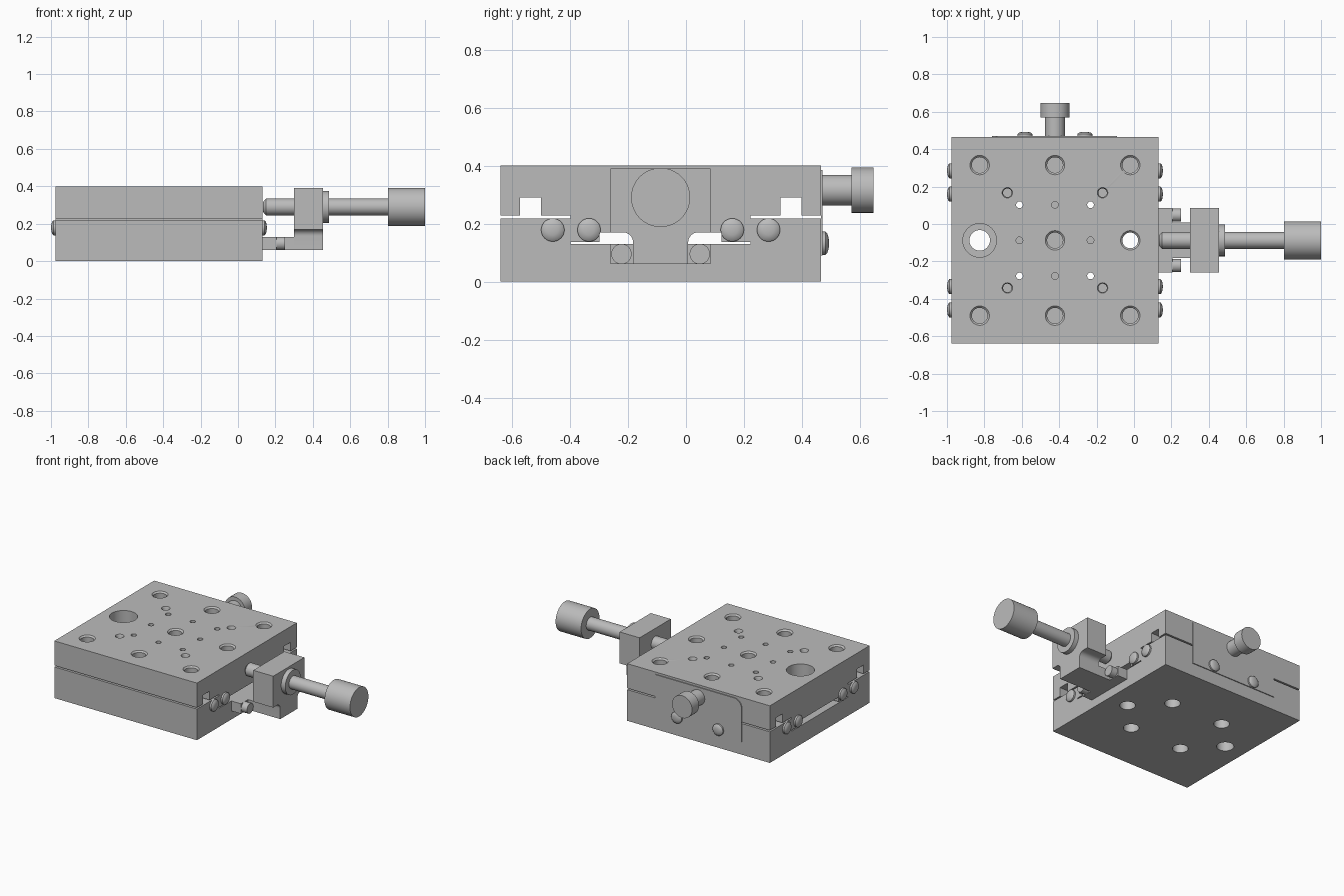
import bpy, bmesh, math
from mathutils import Vector

cube = bpy.data.objects.get("Cube")
if cube:
    bpy.data.objects.remove(cube, do_unlink=True)

grey = bpy.data.materials.new("machined_grey")
grey.use_nodes = True
COLOUR = (0.5, 0.5, 0.5, 1)
grey.diffuse_color = COLOUR
grey.node_tree.nodes["Principled BSDF"].inputs["Base Color"].default_value = COLOUR

# Centre, half width and ends of the stage
CX, CY, HALF = -0.4225, -0.0875, 0.5525
X0, X1, BACK = CX - HALF, CX + HALF, CY + HALF


def finish(bm, name):
    bmesh.ops.recalc_face_normals(bm, faces=bm.faces)
    mesh = bpy.data.meshes.new(name)
    bm.to_mesh(mesh)
    bm.free()
    mesh.materials.append(grey)
    obj = bpy.data.objects.new(name, mesh)
    bpy.context.collection.objects.link(obj)
    return obj


def smooth(obj):
    bpy.ops.object.select_all(action='DESELECT')
    obj.select_set(True)
    bpy.context.view_layer.objects.active = obj
    bpy.ops.object.shade_smooth_by_angle(angle=math.radians(35))


def add_lathe(bm, origin, axis, profile, sides=40):
    """Revolve (distance, radius) pairs about an axis and cap both ends."""
    axis = Vector(axis)
    u = axis.orthogonal().normalized()
    v = axis.cross(u)
    rings = []
    for t, r in profile:
        ring = []
        for i in range(sides):
            a = math.tau * i / sides
            ring.append(bm.verts.new(Vector(origin) + axis * t + (u * math.cos(a) + v * math.sin(a)) * r))
        rings.append(ring)
    for a, b in zip(rings, rings[1:]):
        for i in range(sides):
            j = (i + 1) % sides
            bm.faces.new((a[i], a[j], b[j], b[i]))
    bm.faces.new(rings[0])
    bm.faces.new(rings[-1])


def lathe(name, origin, axis, profile):
    bm = bmesh.new()
    add_lathe(bm, origin, axis, profile)
    obj = finish(bm, name)
    smooth(obj)
    return obj


def extrude_x(name, half_profile, x0, x1):
    """Mirror a (y offset, z) half profile about the centre line and extrude it along x."""
    outline = half_profile + [(-y, z) for y, z in reversed(half_profile)]
    bm = bmesh.new()
    face = bm.faces.new([bm.verts.new((x0, CY + y, z)) for y, z in outline])
    ext = bmesh.ops.extrude_face_region(bm, geom=[face])
    moved = [g for g in ext["geom"] if isinstance(g, bmesh.types.BMVert)]
    bmesh.ops.translate(bm, verts=moved, vec=(x1 - x0, 0, 0))
    return finish(bm, name)


def drill(obj, holes):
    """Cut vertical holes given as (x offset, y offset, profile)."""
    bm = bmesh.new()
    for x, y, profile in holes:
        add_lathe(bm, (CX + x, CY + y, 0), (0, 0, 1), profile, 32)
    cutter = finish(bm, "hole_cutter")
    cutter.hide_render = True
    mod = obj.modifiers.new("holes", 'BOOLEAN')
    mod.operation = 'DIFFERENCE'
    mod.solver = 'EXACT'
    mod.object = cutter
    bpy.context.view_layer.objects.active = obj
    bpy.ops.object.modifier_apply(modifier=mod.name)
    bpy.data.objects.remove(cutter, do_unlink=True)
    smooth(obj)


# Fixed base with a wide channel
base = extrude_x("base", [(HALF, 0), (HALF, 0.218), (0.31, 0.218), (0.31, 0.13)], X0, X1)
# Moving carriage with side grooves and a relieved centre rail
carriage = extrude_x("carriage", [
    (HALF, 0.4), (HALF, 0.228), (0.485, 0.228), (0.485, 0.29), (0.413, 0.29),
    (0.413, 0.228), (0.31, 0.228), (0.31, 0.137), (0.21, 0.137), (0.21, 0.17)], X0, X1)


def plain(r):
    return [(-0.1, r), (0.5, r)]


def chamfered(r, lip):
    return [(-0.1, r), (0.39, r), (0.4, r + lip), (0.5, r + lip)]


# Mounting holes in the carriage
PITCH = 0.4025
grid = [(i, j) for i in (-1, 0, 1) for j in (-1, 0, 1)]
top_holes = [(i * PITCH, j * PITCH, chamfered(0.042, 0.01)) for i, j in grid if (i, j) != (-1, 0)]
top_holes.append((-PITCH, 0, plain(0.09)))
top_holes += [(i * 0.19, j * 0.19, plain(0.018)) for i, j in grid if (i, j) != (0, 0)]
top_holes += [(i * 0.2545, j * 0.2545, chamfered(0.023, 0.005)) for i, j in grid if i * j]
drill(carriage, top_holes)

# Holes through the base
base_holes = [(i * 0.2025, j * 0.2025, plain(0.05)) for i, j in grid if i * j]
base_holes += [(-PITCH, 0, plain(0.055)), (PITCH, 0, plain(0.05))]
drill(base, base_holes)

# Domed rail screws on both ends
DOME = [(0, 0.04), (0.012, 0.04), (0.019, 0.032), (0.023, 0.018), (0.024, 0.005)]
for end, x, d in (("left", X1, 1), ("right", X0, -1)):
    for n, y in enumerate((-0.372, -0.247, 0.247, 0.372)):
        lathe(f"{end}_rail_screw_{n + 1}", (x, CY + y, 0.178), (d, 0, 0), DOME)

# Micrometer bracket: broad head filleted into a narrow neck
fillet = [(0.13 - 0.035 * math.sin(a), 0.135 + 0.035 * math.cos(a))
          for a in (math.radians(11.25 * k) for k in range(9))]
smooth(extrude_x("bracket_head", [(0.1725, 0.39), (0.1725, 0.17)] + fillet + [(0.095, 0.06)], 0.3, 0.455))
extrude_x("bracket_neck", [(0.095, 0.06), (0.095, 0.13)], 0.2, 0.3)
extrude_x("bracket_foot", [(0.1725, 0.06), (0.1725, 0.13)], X1, 0.205)
for side, y in (("front", -0.135), ("back", 0.135)):
    lathe(f"{side}_foot_screw", (0.205, CY + y, 0.095), (1, 0, 0), [(0, 0.035), (0.045, 0.035)])

# Micrometer spindle, collar and thimble in one turned part
lathe("micrometer", (0, CY, 0.29), (1, 0, 0), [
    (0.133, 0.022), (0.137, 0.032), (0.15, 0.045), (0.455, 0.045), (0.455, 0.085), (0.487, 0.085),
    (0.487, 0.045), (0.803, 0.045), (0.803, 0.102), (1.0, 0.102)])

# Locking plate with one rounded corner on the back
bm = bmesh.new()
bend = [(-0.7 + 0.06 * math.cos(a), 0.325 + 0.06 * math.sin(a))
        for a in (math.radians(90 + 15 * k) for k in range(7))]
outline = [(-0.76, 0.09), (-0.09, 0.09), (-0.09, 0.385)] + bend
plate = bm.faces.new([bm.verts.new((x, BACK, z)) for x, z in outline])
ext = bmesh.ops.extrude_face_region(bm, geom=[plate])
bmesh.ops.translate(bm, verts=[g for g in ext["geom"] if isinstance(g, bmesh.types.BMVert)], vec=(0, 0.006, 0))
finish(bm, "lock_plate")

# Lock knob and plate screws
lathe("lock_knob", (CX, BACK, 0.315), (0, 1, 0), [
    (0, 0.053), (0.105, 0.053), (0.105, 0.078), (0.182, 0.078)])
for side, x in (("right", -0.16), ("left", 0.16)):
    lathe(f"{side}_plate_screw", (CX + x, BACK + 0.004, 0.132), (0, 1, 0), DOME)
